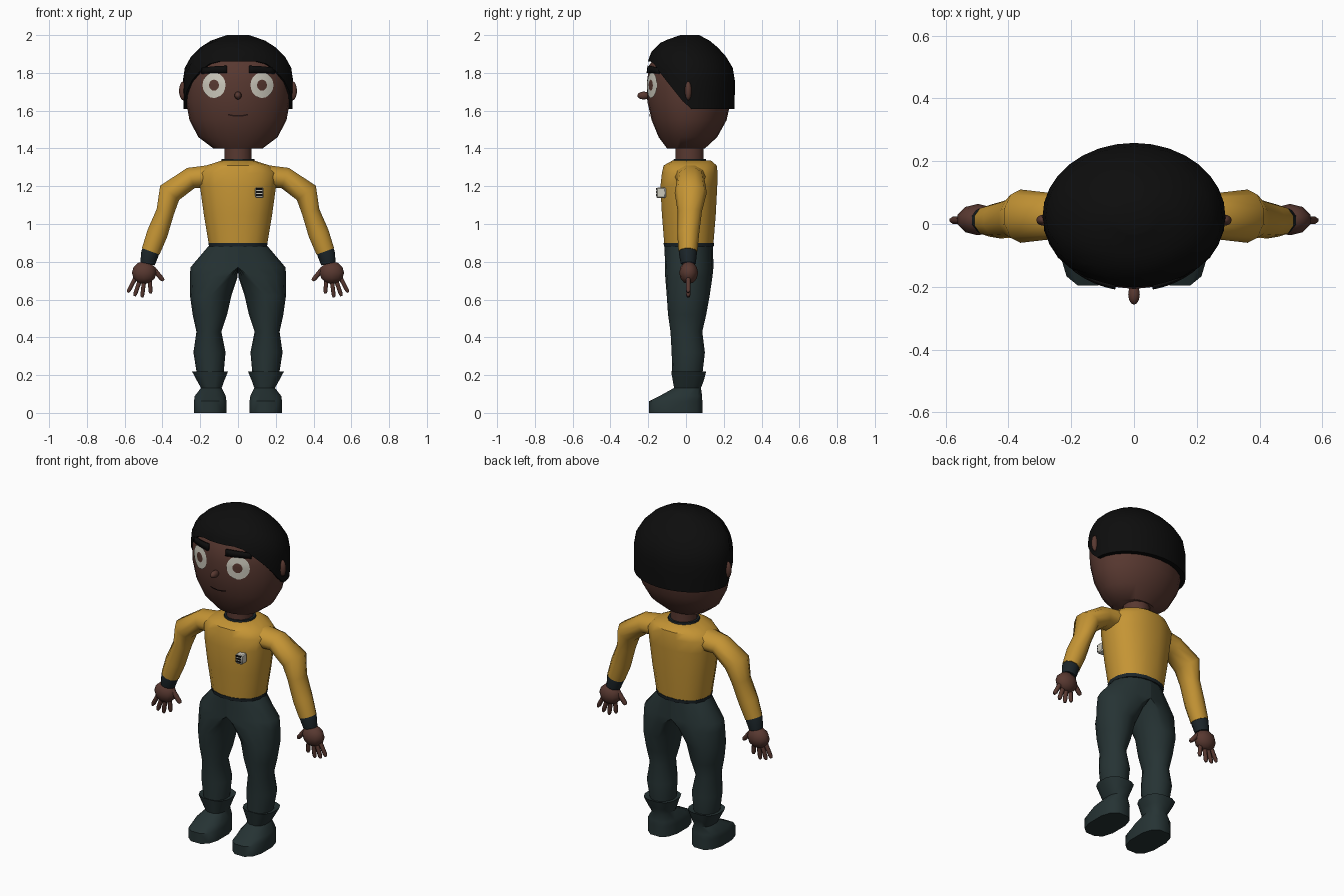
import bpy, bmesh, math
from mathutils import Vector

if "Cube" in bpy.data.objects:
    bpy.data.objects.remove(bpy.data.objects["Cube"])


def material(name, rgb):
    m = bpy.data.materials.new(name)
    m.diffuse_color = (*rgb, 1)
    m.use_nodes = True
    m.node_tree.nodes["Principled BSDF"].inputs["Base Color"].default_value = m.diffuse_color
    return m


SKIN = material("skin", (0.098, 0.040, 0.030))
GOLD = material("gold_cloth", (0.56, 0.30, 0.035))
DARK = material("trouser_cloth", (0.019, 0.033, 0.034))
TRIM = material("dark_trim", (0.011, 0.018, 0.022))
HAIR = material("black_hair", (0.004, 0.004, 0.004))
WHITE = material("off_white", (0.60, 0.58, 0.50))
LIPS = material("mouth_line", (0.022, 0.009, 0.008))


def finish(name, bm, mats, mirror=False, angle=40, recalc=True):
    if recalc:
        bmesh.ops.recalc_face_normals(bm, faces=bm.faces)
    me = bpy.data.meshes.new(name)
    bm.to_mesh(me)
    bm.free()
    ob = bpy.data.objects.new(name, me)
    bpy.context.collection.objects.link(ob)
    for m in mats:
        me.materials.append(m)
    bpy.ops.object.select_all(action='DESELECT')
    ob.select_set(True)
    bpy.context.view_layer.objects.active = ob
    bpy.ops.object.shade_smooth_by_angle(angle=math.radians(angle))
    if mirror:
        ob.modifiers.new("mirror", 'MIRROR').use_axis[0] = True
    return ob


def skin_rings(bm, rings, cap=True):
    """Join a stack of closed rings of points with quads."""
    vs = [[bm.verts.new(p) for p in r] for r in rings]
    n = len(vs[0])
    for a, b in zip(vs, vs[1:]):
        for i in range(n):
            bm.faces.new((a[i], a[(i + 1) % n], b[(i + 1) % n], b[i]))
    if cap:
        bm.faces.new(vs[0])
        bm.faces.new(vs[-1])


def sgnpow(c, p):
    return math.copysign(abs(c) ** p, c)


def tube(name, pts, mat, sides=12, flat=False, power=1.0, mirror=False, angle=40):
    """Loft of elliptical sections; each point is (x, y, z, half width, half depth)."""
    bm, rings = bmesh.new(), []
    for i, (x, y, z, ru, rv) in enumerate(pts):
        a, b = pts[max(i - 1, 0)], pts[min(i + 1, len(pts) - 1)]
        t = Vector((0, 0, 1)) if flat else Vector((b[0] - a[0], 0, b[2] - a[2])).normalized()
        u, v = Vector((0, 1, 0)).cross(t), Vector((0, 1, 0))
        ring = []
        for k in range(sides):
            an = math.tau * (k + 0.5) / sides
            ring.append(Vector((x, y, z)) + u * ru * sgnpow(math.cos(an), power)
                        + v * rv * sgnpow(math.sin(an), power))
        rings.append(ring)
    skin_rings(bm, rings)
    return finish(name, bm, [mat], mirror, angle)


def ball(name, loc, size, mat, mirror=False, seg=12):
    bm = bmesh.new()
    bmesh.ops.create_uvsphere(bm, u_segments=seg, v_segments=seg // 2 + 1, radius=1)
    for v in bm.verts:
        v.co = Vector(loc) + Vector([c * s for c, s in zip(v.co, size)])
    return finish(name, bm, [mat], mirror, 60)


def lookup(table, z):
    """Interpolate half width, front y and back y at height z."""
    for a, b in zip(table, table[1:]):
        if z <= b[0]:
            f = max(0, (z - a[0]) / (b[0] - a[0]))
            return [p + (q - p) * f for p, q in zip(a[1:], b[1:])]
    return table[-1][1:]


def on_profile(table, an, z):
    rx, y0, y1 = lookup(table, z)
    return Vector((rx * math.cos(an), (y0 + y1) / 2 + (y1 - y0) / 2 * math.sin(an), z))


# Head
HEAD_P = [(1.40, .13, -.10, .10), (1.46, .21, -.145, .165), (1.55, .257, -.182, .215),
          (1.65, .275, -.205, .237), (1.75, .278, -.207, .24), (1.84, .262, -.195, .22),
          (1.93, .19, -.13, .16), (1.97, .10, -.05, .09)]
SEG = 24
ANG = [math.tau * k / SEG for k in range(SEG)]
bm = bmesh.new()
skin_rings(bm, [[on_profile(HEAD_P, a, p[0]) for a in ANG] for p in HEAD_P])
finish("head", bm, [SKIN])

# Hair cap: low at the back, slanting up past the ears to a straight fringe
HAIR_P = [(1.61, .288, -.20, .256), (1.75, .293, -.212, .26), (1.84, .28, -.209, .245),
          (1.91, .232, -.185, .195), (1.965, .16, -.13, .135), (2.0, .06, -.03, .07)]


def hairline(an):
    y = 0.025 + 0.235 * math.sin(an)
    return 1.61 + 0.25 * min(1, max(0, (0.01 - y) / 0.19))


ANG = [math.tau * k / 32 for k in range(32)]
rings = [[on_profile(HAIR_P, a, hairline(a)) * 1 for a in ANG]]
inner = [Vector((p.x * .9, .02 + (p.y - .02) * .9, p.z)) for p in rings[0]]
for i in range(1, 9):
    t = math.sin(math.pi / 2 * i / 8)
    rings.append([on_profile(HAIR_P, a, hairline(a) + (2 - hairline(a)) * t) for a in ANG])
bm = bmesh.new()
skin_rings(bm, [inner] + rings)
finish("hair", bm, [HAIR], angle=45)


# Face details laid over the curved front of the head
def face_patch(name, fn, nu, nv, mats, off=.006, rule=lambda v: 0, mirror=True):
    bm, grid = bmesh.new(), []
    for j in range(nv + 1):
        row = []
        for i in range(nu + 1):
            x, z = fn(i / nu, j / nv)
            rx, y0, y1 = lookup(HEAD_P, z)
            y = (y0 + y1) / 2 - (y1 - y0) / 2 * math.sqrt(max(0, 1 - (x / rx) ** 2))
            row.append(bm.verts.new((x, y - off, z)))
        grid.append(row)
    for j in range(nv):
        for i in range(nu):
            f = bm.faces.new((grid[j][i], grid[j][i + 1], grid[j + 1][i + 1], grid[j + 1][i]))
            f.material_index = rule((j + .5) / nv)
    bmesh.ops.remove_doubles(bm, verts=bm.verts, dist=1e-5)
    bm.normal_update()
    for f in bm.faces:
        if f.normal.y > 0:
            f.normal_flip()
    return finish(name, bm, mats, mirror, recalc=False)


def eye_point(u, v):
    return .127 + .061 * v * math.cos(math.tau * u), 1.735 + .068 * v * math.sin(math.tau * u)


face_patch("eye", eye_point, 20, 7, [WHITE, SKIN], rule=lambda v: int(v < 3 / 7))
brow = face_patch("eyebrow", lambda u, v: (.06 + .135 * u, 1.838 - .03 * v - .012 * u * u
                                           - .008 * (1 - u) * v), 6, 1, [HAIR], .014)
brow.modifiers.new("thickness", 'SOLIDIFY').thickness = .014
face_patch("mouth", lambda u, v: (-.052 + .104 * u, 1.568 + .008 * v + .03 * (u - .5) ** 2),
           8, 1, [LIPS], mirror=False)
ball("nose", (0, -.224, 1.68), (.019, .034, .021), SKIN)
ball("ear", (.29, .012, 1.705), (.022, .018, .05), SKIN, True)

# Neck and collar
tube("neck", [(0, .018, 1.30, .075, .077), (0, .018, 1.43, .075, .077)], SKIN, flat=True)
tube("collar", [(0, .02, 1.325, .092, .09), (0, .02, 1.345, .088, .086)], TRIM, 16, flat=True)

# Shirt body, waistband and sleeves
tube("shirt", [(0, .015, .89, .157, .132), (0, .015, 1.05, .184, .145), (0, .015, 1.20, .205, .153),
               (0, .02, 1.27, .212, .150), (0, .022, 1.31, .17, .143), (0, .03, 1.335, .09, .105)],
     GOLD, 16, flat=True, power=.9)
tube("waistband", [(0, .015, .88, .156, .134), (0, .015, .90, .160, .136)], TRIM, 16,
     flat=True, power=.9)
tube("sleeve", [(.11, .02, 1.255, .065, .09), (.25, .025, 1.243, .06, .072),
                (.362, .025, 1.165, .066, .085), (.385, .02, 1.065, .05, .064),
                (.427, .012, .95, .058, .058), (.462, .01, .855, .052, .05)],
     GOLD, 10, mirror=True, angle=60)
tube("cuff", [(.457, .01, .868, .047, .045), (.466, .01, .845, .05, .048),
              (.479, .012, .79, .041, .04)], TRIM, 10, mirror=True)

# Hands with four fingers and a thumb
ball("palm", (.497, .014, .742), (.068, .05, .06), SKIN, True, 10)
FINGERS = [((.54, .72), (.583, .638)), ((.52, .70), (.548, .618)),
           ((.497, .70), (.508, .612)), ((.468, .71), (.462, .632)), ((.45, .765), (.395, .70))]
for i, ((xa, za), (xb, zb)) in enumerate(FINGERS):
    r = .012 if i < 4 else .014
    xm, zm = xa + (xb - xa) * .85, za + (zb - za) * .85
    tube("thumb" if i == 4 else "finger", [(xa, .012, za, r * 1.1, r * 1.1), (xm, .012, zm, r, r),
         (xb, .012, zb, r * .6, r * .6)], SKIN, 6, mirror=True, angle=60)

# Trousers: one leg flowing into half a pelvis; (z, inner x, outer x, front y, back y, pelvis blend)
LEG = [(.89, 0, .15, -.113, .143, 1), (.77, 0, .252, -.112, .145, 1), (.72, .004, .254, -.11, .14, .5),
       (.62, .035, .254, -.102, .125, 0), (.52, .058, .24, -.095, .107, 0),
       (.43, .088, .22, -.082, .086, 0), (.32, .066, .236, -.076, .10, 0),
       (.19, .078, .215, -.072, .085, 0)]
bm, rings = bmesh.new(), []
for z, xi, xo, y0, y1, d in LEG:
    ring = []
    for k in range(16):
        c, s = math.cos(math.tau * k / 16), math.sin(math.tau * k / 16)
        leg_x, pelvis_x = (xi + xo) / 2 + (xo - xi) / 2 * c, xo * max(c, 0)
        ring.append((leg_x + (pelvis_x - leg_x) * d, (y0 + y1) / 2 + (y1 - y0) / 2 * s, z))
    rings.append(ring)
skin_rings(bm, rings)
finish("trousers", bm, [DARK], True, 50)

# Boots: flat sole, sloping toe, narrow ankle and flared top
tube("boot", [(.147, -.055, 0, .088, .145), (.147, -.055, .062, .088, .145),
              (.147, -.027, .09, .084, .115), (.141, .008, .132, .056, .073),
              (.145, .012, .17, .074, .084), (.148, .014, .218, .097, .095),
              (.148, .014, .212, .075, .075)], DARK, 12, flat=True, power=.75, mirror=True)


# Chest badge with dark bars
def box(name, x, y, z, sx, sy, sz, mat):
    bm = bmesh.new()
    bmesh.ops.create_cube(bm, size=1)
    for v in bm.verts:
        v.co = (x + v.co.x * sx, y + v.co.y * sy, z + v.co.z * sz)
    return finish(name, bm, [mat], angle=30)


badge = box("badge", .113, -.132, 1.165, .046, .05, .056, WHITE)
badge.modifiers.new("bevel", 'BEVEL').width = .006
for dz in (-.012, .004, .02):
    box("badge_bar", .113, -.157, 1.165 + dz, .036, .006, .009, HAIR)
